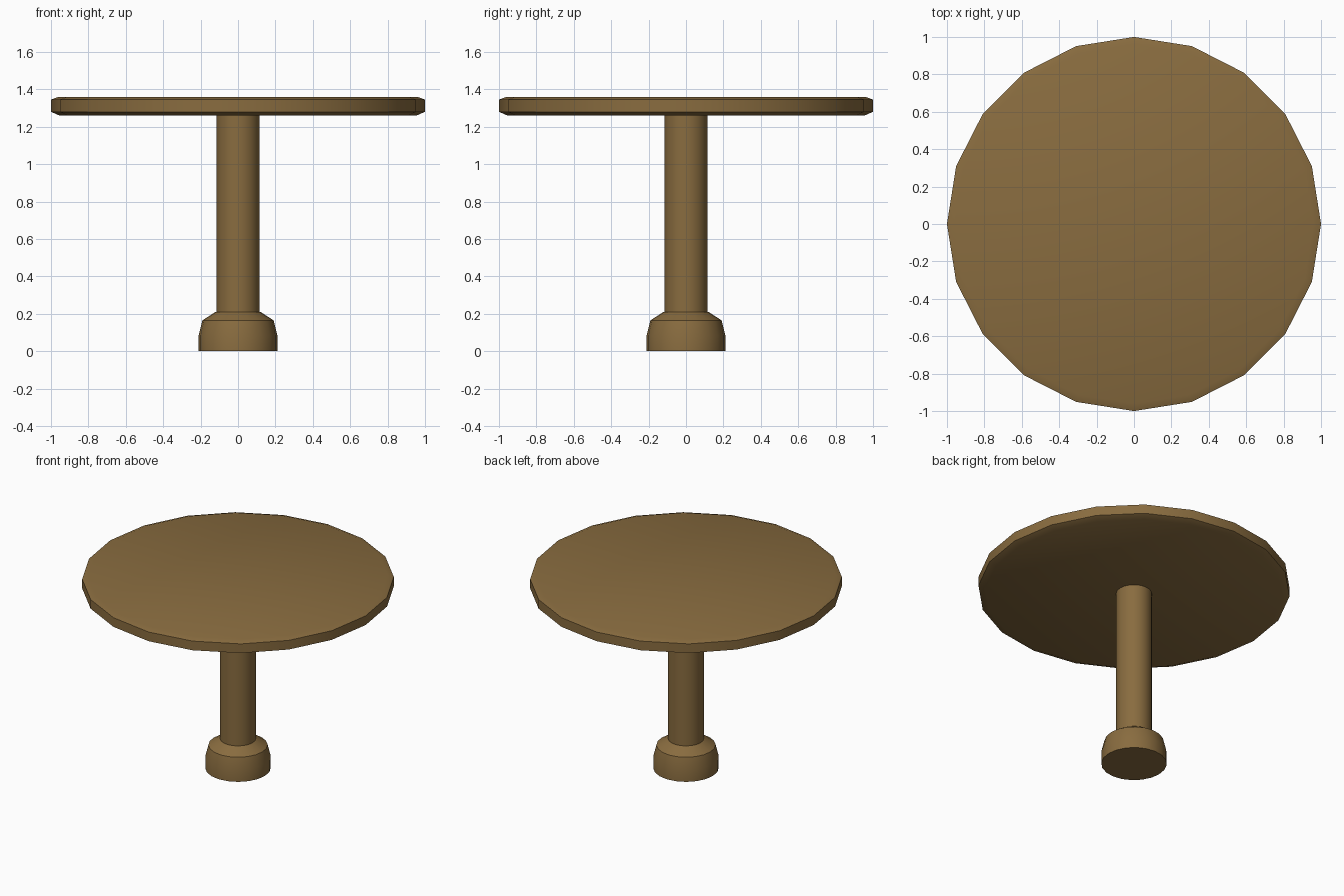
import bpy, bmesh
from math import cos, sin, tau, radians

if "Cube" in bpy.data.objects:
    bpy.data.objects.remove(bpy.data.objects["Cube"])

SIDES = 20
wood = bpy.data.materials.new("brown_wood")
wood.diffuse_color = (0.25, 0.15, 0.05, 1)
wood.use_nodes = True
wood.node_tree.nodes["Principled BSDF"].inputs["Base Color"].default_value = wood.diffuse_color


def turned(name, profile):
    """Closed solid turned around z from (radius, height) points, bottom to top."""
    bm = bmesh.new()
    rings = [[bm.verts.new((r * cos(tau * i / SIDES), r * sin(tau * i / SIDES), z))
              for i in range(SIDES)] for r, z in profile]
    for a, b in zip(rings, rings[1:]):
        for i in range(SIDES):
            j = (i + 1) % SIDES
            bm.faces.new((a[i], a[j], b[j], b[i]))
    bm.faces.new(rings[0][::-1])
    bm.faces.new(rings[-1])
    mesh = bpy.data.meshes.new(name)
    bm.to_mesh(mesh)
    bm.free()
    mesh.materials.append(wood)
    obj = bpy.data.objects.new(name, mesh)
    bpy.context.collection.objects.link(obj)
    bpy.ops.object.select_all(action='DESELECT')
    obj.select_set(True)
    bpy.context.view_layer.objects.active = obj
    bpy.ops.object.shade_smooth_by_angle(angle=radians(30))
    return obj


# Round top with chamfered rim
turned("table_top", [(0.955, 1.26), (1.0, 1.28), (1.0, 1.345), (0.96, 1.36)])
# Central column
turned("column", [(0.115, 0.2), (0.115, 1.265)])
# Rounded foot
turned("foot", [(0.21, 0), (0.21, 0.085), (0.19, 0.165), (0.12, 0.21)])
